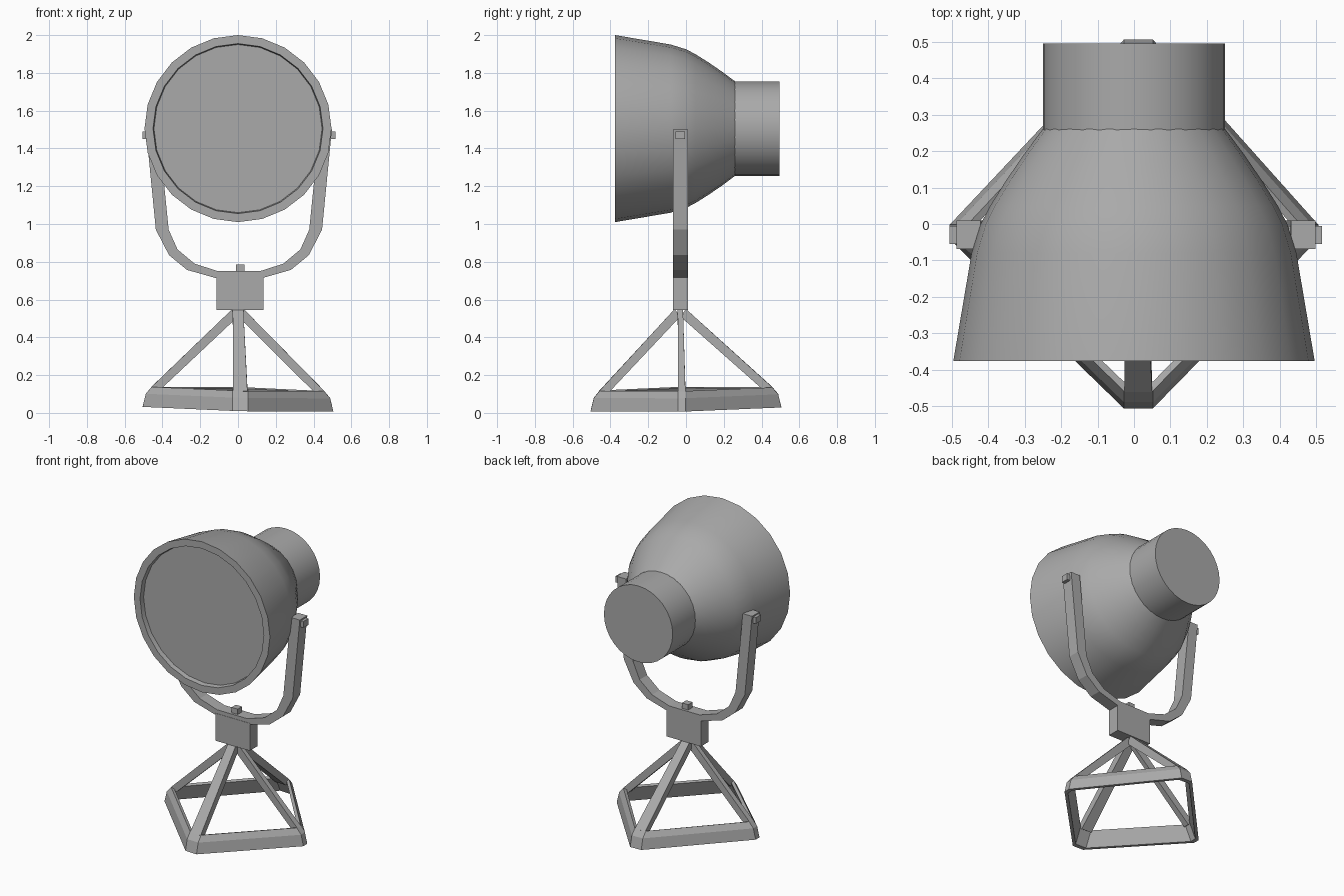
import bpy, bmesh, math
from mathutils import Vector

cube = bpy.data.objects.get("Cube")
if cube:
    bpy.data.objects.remove(cube, do_unlink=True)

grey = bpy.data.materials.new("lamp grey")
grey.use_nodes = True
GREY = (0.4, 0.4, 0.4, 1)
grey.diffuse_color = GREY
grey.node_tree.nodes["Principled BSDF"].inputs["Base Color"].default_value = GREY

LAMP_Z = 1.505
YOKE_X, YOKE_Y = 0.005, -0.03


def loft(name, rings, closed=False, smooth=False):
    """Skin matching rings of points; cap the ends or close the loop."""
    bm = bmesh.new()
    loops = [[bm.verts.new(p) for p in ring] for ring in rings]
    n = len(loops[0])
    pairs = list(zip(loops, loops[1:]))
    if closed:
        pairs.append((loops[-1], loops[0]))
    else:
        bm.faces.new(loops[0])
        bm.faces.new(loops[-1])
    for a, b in pairs:
        for i in range(n):
            j = (i + 1) % n
            bm.faces.new((a[i], a[j], b[j], b[i]))
    bmesh.ops.recalc_face_normals(bm, faces=bm.faces)
    mesh = bpy.data.meshes.new(name)
    bm.to_mesh(mesh)
    bm.free()
    mesh.materials.append(grey)
    obj = bpy.data.objects.new(name, mesh)
    bpy.context.collection.objects.link(obj)
    if smooth:
        bpy.ops.object.select_all(action='DESELECT')
        obj.select_set(True)
        bpy.context.view_layer.objects.active = obj
        bpy.ops.object.shade_smooth_by_angle(angle=math.radians(30))
    return obj


def box(name, center, size):
    c = Vector(center)
    sx, sy, sz = (s / 2 for s in size)
    corners = ((-sx, -sy), (sx, -sy), (sx, sy), (-sx, sy))
    return loft(name, [[c + Vector((x, y, z)) for x, y in corners] for z in (-sz, sz)])


def turned(name, profile, sides):
    """Revolve (y, radius) pairs around the lamp axis."""
    angles = [2 * math.pi * i / sides for i in range(sides)]
    return loft(name, [[(r * math.sin(a), y, LAMP_Z + r * math.cos(a)) for a in angles]
                       for y, r in profile], smooth=True)


# Lamp head: recessed lens, rim, bell-shaped shade
turned("lamp_shade", [(-0.345, 0.445), (-0.375, 0.45), (-0.375, 0.495), (-0.08, 0.445),
                      (0.0, 0.42), (0.05, 0.394), (0.12, 0.35), (0.19, 0.302),
                      (0.26, 0.25)], 24)
turned("lamp_housing", [(0.255, 0.25), (0.495, 0.25)], 32)

# U-shaped yoke: (outer x, outer z, inner x, inner z) from arm tip to middle
half = [(0.492, 1.5, 0.425, 1.5), (0.44, 0.97, 0.372, 0.97), (0.37, 0.835, 0.325, 0.865),
        (0.275, 0.757, 0.235, 0.79), (0.11, 0.71, 0.11, 0.75)]
path = half + [(-ox, oz, -ix, iz) for ox, oz, ix, iz in reversed(half)]
front, back = YOKE_Y - 0.038, YOKE_Y + 0.04
loft("yoke", [[(YOKE_X + ox, front, oz), (YOKE_X + ox, back, oz),
               (YOKE_X + ix, back, iz), (YOKE_X + ix, front, iz)]
              for ox, oz, ix, iz in path])

# Pivot bolts, swivel block and its top nut
for side, label in ((1, "left"), (-1, "right")):
    box(label + "_pivot_bolt", (YOKE_X + side * 0.45, YOKE_Y, 1.47), (0.12, 0.05, 0.042))
box("swivel_block", (0.01, YOKE_Y, 0.635), (0.25, 0.08, 0.18))
box("swivel_nut", (0.012, YOKE_Y, 0.76), (0.045, 0.045, 0.05))

# Base frame: a slightly tilted diamond with blunt corners
CORNERS = (("left", Vector((1, 0, 0)), 0.02), ("back", Vector((0, 1, 0)), 0.04),
           ("right", Vector((-1, 0, 0)), 0.02), ("front", Vector((0, -1, 0)), 0.04))
UP = Vector((0, 0, 1))


def corner_point(direction, reach, offset, height):
    p = direction * reach + UP.cross(direction) * offset
    p += Vector((0.012, 0, 0)) if direction.y else Vector((0, -0.022, 0))
    p.z = height + 0.02 - 0.025 * p.x + 0.02 * p.y
    return p


section = [(0.505, 0.0), (0.488, 0.07), (0.457, 0.107), (0.432, 0.1), (0.478, 0.0)]
loft("base_frame", [[corner_point(d, reach, s * w, h)
                     for _, d, w in CORNERS for s in (-1, 1)]
                    for reach, h in section], closed=True)

# Four legs rising from the corners to the swivel block
for label, d, w in CORNERS:
    foot = [corner_point(d, r, s * w * 0.95, h)
            for r, h, s in ((0.46, 0.105, -1), (0.46, 0.105, 1),
                            (0.425, 0.08, 1), (0.425, 0.08, -1))]
    apex = Vector((0.0, YOKE_Y, 0))
    top = [apex + d * r + UP.cross(d) * (s * w * 0.7) + UP * z
           for r, z, s in ((0.03, 0.55, -1), (0.03, 0.55, 1),
                           (0.0, 0.51, 1), (0.0, 0.51, -1))]
    loft(label + "_leg", [foot, top])
